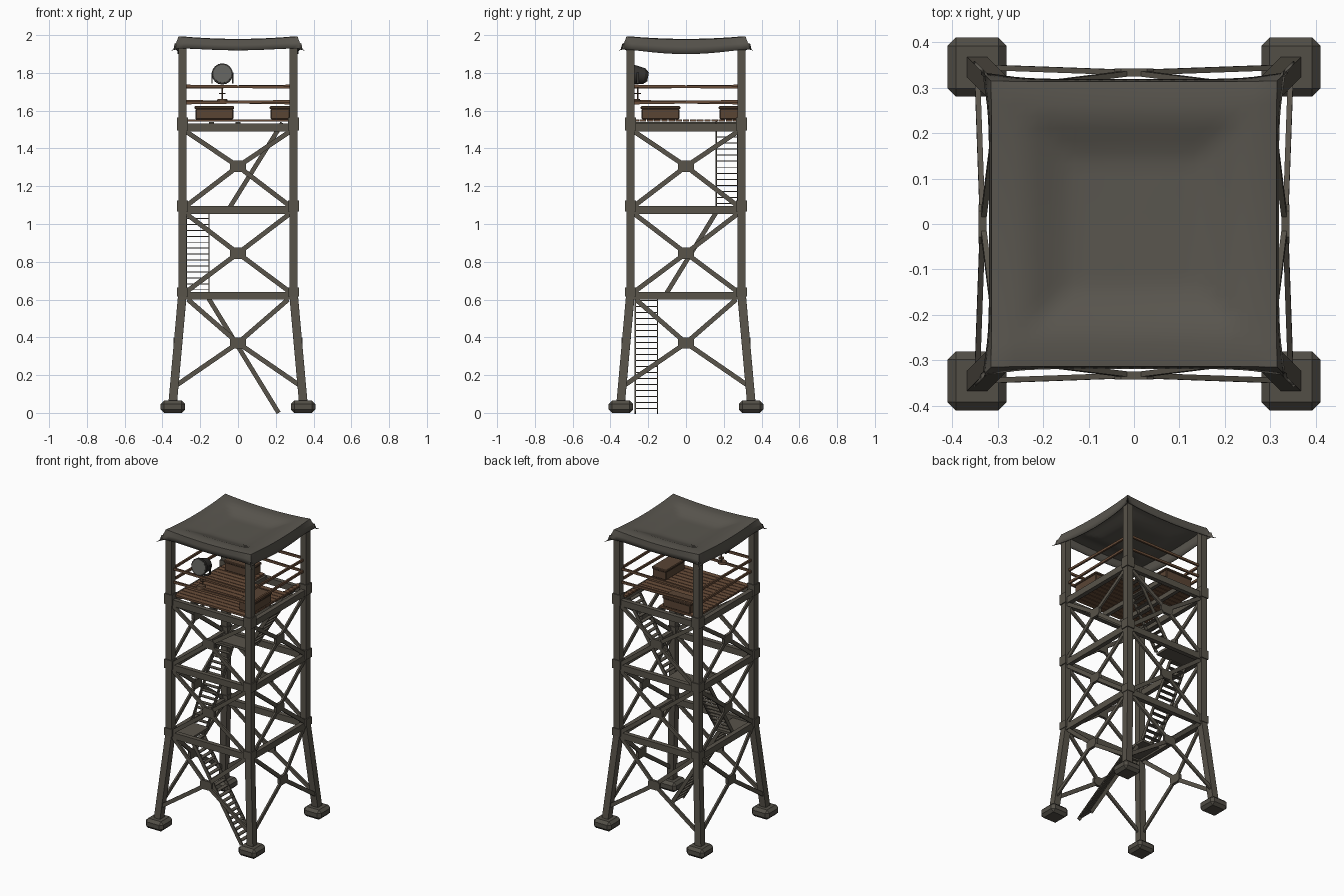
import bpy, bmesh, math
from mathutils import Matrix, Vector

if "Cube" in bpy.data.objects:
    bpy.data.objects.remove(bpy.data.objects["Cube"])


def material(name, rgb):
    m = bpy.data.materials.new(name)
    m.use_nodes = True
    m.diffuse_color = (*rgb, 1)
    bsdf = m.node_tree.nodes["Principled BSDF"]
    bsdf.inputs["Base Color"].default_value = (*rgb, 1)
    bsdf.inputs["Roughness"].default_value = 0.9
    return m


METAL = material("weathered_metal", (0.098, 0.087, 0.068))
CONCRETE = material("dark_concrete", (0.085, 0.077, 0.062))
TARP = material("grey_tarp", (0.1, 0.092, 0.077))
WOOD = material("brown_wood", (0.14, 0.073, 0.04))
CRATE = material("crate_wood", (0.1, 0.058, 0.034))
LAMP = material("lamp_black", (0.035, 0.033, 0.03))
GLASS = material("lamp_glass", (0.12, 0.12, 0.11))


def box(bm, center, size):
    mat = Matrix.Translation(center) @ Matrix.Diagonal((*size, 1))
    return bmesh.ops.create_cube(bm, size=1, matrix=mat)["verts"]


def beam(bm, a, b, width, depth, normal=(0, 1, 0)):
    # rectangular bar from a to b, its depth measured along normal
    a, b = Vector(a), Vector(b)
    z = (b - a).normalized()
    x = Vector(normal).cross(z).normalized()
    y = z.cross(x)
    rot = Matrix((x, y, z)).transposed().to_4x4()
    size = Matrix.Diagonal((width, depth, (b - a).length, 1))
    bmesh.ops.create_cube(bm, size=1, matrix=Matrix.Translation((a + b) / 2) @ rot @ size)


def cylinder(bm, center, r1, r2, depth, rot=Matrix(), segments=16):
    bmesh.ops.create_cone(bm, cap_ends=True, segments=segments, radius1=r1, radius2=r2,
                          depth=depth, matrix=Matrix.Translation(center) @ rot)


def four_sides(bm):
    # repeat the front-side geometry on the other three sides
    source = bm.verts[:] + bm.edges[:] + bm.faces[:]
    for k in range(1, 4):
        copy = bmesh.ops.duplicate(bm, geom=source)["geom"]
        verts = [g for g in copy if isinstance(g, bmesh.types.BMVert)]
        bmesh.ops.rotate(bm, verts=verts, matrix=Matrix.Rotation(k * math.pi / 2, 3, "Z"))


def finish(bm, name, mat, bevel=0, smooth=False):
    bmesh.ops.recalc_face_normals(bm, faces=bm.faces)
    mesh = bpy.data.meshes.new(name)
    bm.to_mesh(mesh)
    bm.free()
    mesh.materials.append(mat)
    ob = bpy.data.objects.new(name, mesh)
    bpy.context.collection.objects.link(ob)
    if bevel:
        mod = ob.modifiers.new("bevel", "BEVEL")
        mod.width, mod.segments = bevel, 1
    if smooth:
        bpy.ops.object.select_all(action="DESELECT")
        ob.select_set(True)
        bpy.context.view_layer.objects.active = ob
        bpy.ops.object.shade_smooth_by_angle(angle=math.radians(40))
    return ob


TOP, FOOT = 0.294, 0.345
LEVELS = (0.62, 1.075, 1.51)

# footings
bm = bmesh.new()
box(bm, (FOOT, -FOOT, 0.0325), (0.13, 0.13, 0.065))
four_sides(bm)
finish(bm, "footings", CONCRETE, bevel=0.018)

# legs: splayed below the first level, upright above
bm = bmesh.new()
beam(bm, (FOOT, -FOOT, 0.06), (TOP, -TOP, 0.63), 0.045, 0.045)
box(bm, (TOP, -TOP, 1.29), (0.044, 0.044, 1.34))
for z, h in zip(LEVELS, (0.05, 0.06, 0.07)):
    box(bm, (TOP, -TOP, z + 0.02), (0.056, 0.056, h))
four_sides(bm)
finish(bm, "legs", METAL)

# horizontal girders
bm = bmesh.new()
for z in LEVELS:
    box(bm, (0, -TOP - 0.002, z), (0.56, 0.03, 0.042))
four_sides(bm)
finish(bm, "girders", METAL)

# cross braces meeting at a chamfered centre plate
bm = bmesh.new()
tiers = [(0.335, 0.14, 0.265, 0.60, 0.37, 0.333, 0.345),
         (0.275, 0.64, 0.275, 1.055, 0.845, 0.305, 0.305),
         (0.275, 1.095, 0.275, 1.49, 1.305, 0.305, 0.305)]
for x0, z0, x1, z1, zc, yc, y0 in tiers:
    center = (0, -yc, zc)
    for s in (-1, 1):
        beam(bm, center, (s * x0, -y0, z0), 0.025, 0.012)
        beam(bm, center, (s * x1, -0.3, z1), 0.025, 0.012)
    plate = box(bm, center, (0.085, 0.018, 0.06))
    edges = {e for v in plate for e in v.link_edges
             if abs((e.verts[0].co - e.verts[1].co).y) > 0.01}
    bmesh.ops.bevel(bm, geom=list(edges), offset=0.014, segments=1, affect="EDGES")
four_sides(bm)
finish(bm, "cross_braces", METAL)


# stair flights
def flight(name, a, b, side, steps):
    a, b, side = Vector(a), Vector(b), Vector(side)
    bm = bmesh.new()
    normal = side.cross(b - a)
    for s in (-1, 1):
        beam(bm, a + side * s, b + side * s, 0.006, 0.024, normal)
    run = Vector((b.x - a.x, b.y - a.y, 0)).normalized()
    for i in range(steps):
        p = a.lerp(b, (i + 0.7) / steps)
        beam(bm, p - side, p + side, 0.005, 0.026, run)
    finish(bm, name, METAL)


flight("lower_stair", (0.215, -0.21, 0), (-0.155, -0.21, 0.605), (0, 0.059, 0), 19)
flight("middle_stair", (-0.213, -0.105, 0.63), (-0.213, 0.165, 1.07), (0.059, 0, 0), 14)
flight("upper_stair", (-0.045, 0.217, 1.085), (0.235, 0.217, 1.535), (0, 0.057, 0), 14)

# stair landings
bm = bmesh.new()
box(bm, (-0.215, -0.19, 0.618), (0.13, 0.19, 0.016))
box(bm, (-0.165, 0.218, 1.075), (0.235, 0.12, 0.016))
finish(bm, "landings", METAL)

# deck planks, shortened around the stair opening
bm = bmesh.new()
count, pitch = 15, 0.038
for i in range(count):
    y = (i - (count - 1) / 2) * pitch
    spans = [(-0.275, 0.275)] if y < 0.15 else [(-0.275, 0.0), (0.245, 0.275)]
    for x0, x1 in spans:
        box(bm, ((x0 + x1) / 2, y, 1.548), (x1 - x0, pitch - 0.004, 0.013))
finish(bm, "deck_planks", WOOD)

# joists below the deck
bm = bmesh.new()
for x in (-0.14, 0.0):
    box(bm, (x, 0, 1.525), (0.025, 0.57, 0.03))
finish(bm, "deck_joists", METAL)

# hand rails
bm = bmesh.new()
for z, tilt in ((1.645, 0.004), (1.727, -0.003)):
    beam(bm, (-0.28, -TOP + 0.005, z - tilt), (0.28, -TOP + 0.005, z + tilt), 0.015, 0.012)
four_sides(bm)
finish(bm, "hand_rails", WOOD)

# crates with lids
for name, x, y, w, d in (("back_crate", -0.125, 0.228, 0.2, 0.1),
                         ("side_crate", 0.223, -0.135, 0.1, 0.2)):
    bm = bmesh.new()
    box(bm, (x, y, 1.582), (w, d, 0.056))
    box(bm, (x, y, 1.616), (w + 0.01, d + 0.01, 0.016))
    finish(bm, name, CRATE, bevel=0.004)

# searchlight on the front rail
tilt = Matrix.Rotation(math.radians(80), 4, "X")
axis = tilt.to_3x3() @ Vector((0, 0, 1))
lamp = Vector((-0.083, -0.255, 1.788))
bm = bmesh.new()
cylinder(bm, lamp, 0.042, 0.052, 0.075, tilt)
cylinder(bm, lamp + axis * 0.036, 0.056, 0.056, 0.014, tilt)
cylinder(bm, lamp - axis * 0.045, 0.024, 0.04, 0.02, tilt)
for s in (-1, 1):
    box(bm, lamp + Vector((s * 0.055, 0, -0.015)), (0.006, 0.014, 0.06))
box(bm, lamp + Vector((0, 0, -0.055)), (0.08, 0.014, 0.006))
finish(bm, "searchlight", LAMP, smooth=True)
bm = bmesh.new()
cylinder(bm, lamp + axis * 0.043, 0.048, 0.048, 0.004, tilt)
finish(bm, "searchlight_glass", GLASS)
bm = bmesh.new()
cylinder(bm, (lamp.x, lamp.y, 1.695), 0.004, 0.004, 0.08, segments=8)
cylinder(bm, (lamp.x, lamp.y, 1.69), 0.018, 0.018, 0.006)
cylinder(bm, (lamp.x, lamp.y - 0.015, 1.657), 0.03, 0.024, 0.012)
finish(bm, "searchlight_mount", CRATE)

# draped roof sheet: sunken middle, hanging hem, corners flared out and down
bm = bmesh.new()
N = 28
bmesh.ops.create_grid(bm, x_segments=N, y_segments=N, size=1)
for v in bm.verts:
    u, w = v.co.x, v.co.y
    m = max(abs(u), abs(w))
    corner = (min(abs(u), abs(w)) / m) ** 6 if m else 0
    hem = max(0, (m - 0.85) / 0.15)
    flat = [max(-1, min(1, c / 0.85)) for c in (u, w)]
    flare = hem * (0.006 + 0.036 * corner)
    x, y = (0.313 * f + math.copysign(flare, f) * (abs(f) > 0.95) for f in flat)
    inner = max(0, 1 - max(abs(x), abs(y)) / 0.24)
    sink = 0.035 * min(1, inner * 2.5)
    side = abs(u) > abs(w)
    drop = 0.06 + (0.02 * (1 - w * w) if side else 0) + 0.018 * corner
    z = 1.98 + 0.016 * max(abs(flat[0]), abs(flat[1])) * min(abs(flat[0]), abs(flat[1])) ** 2
    v.co = (x, y, z - sink - hem * drop)
roof = finish(bm, "roof_sheet", TARP, smooth=True)
solid = roof.modifiers.new("thickness", "SOLIDIFY")
solid.thickness = 0.006
